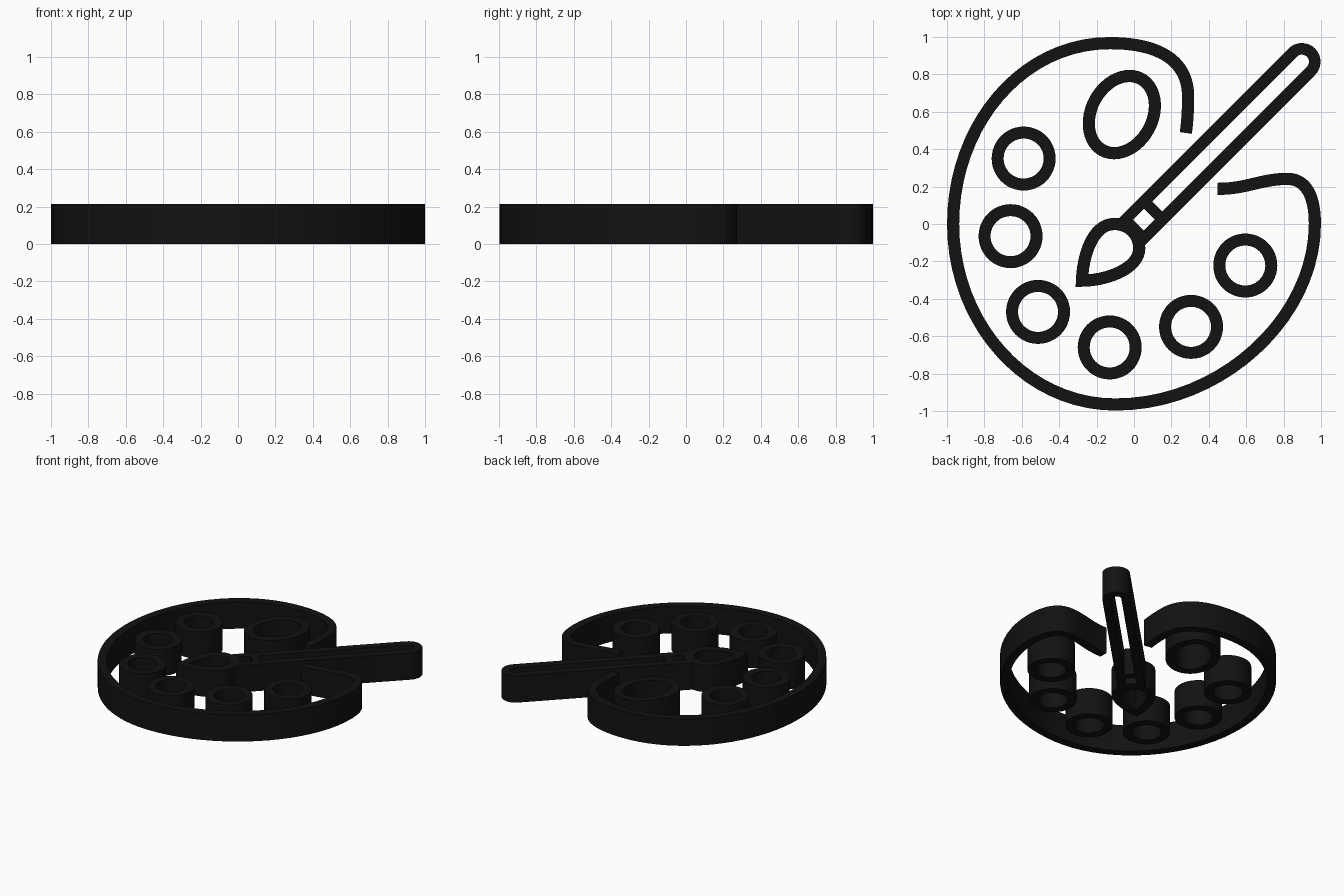
import bpy
from math import sin, cos, pi, radians, sqrt
from mathutils import Vector

if "Cube" in bpy.data.objects:
    bpy.data.objects.remove(bpy.data.objects["Cube"])

HEIGHT = 0.214
HALF = 0.0325          # half of the line width

ink = bpy.data.materials.new("black_ink")
ink.diffuse_color = (0.006, 0.006, 0.006, 1)
ink.use_nodes = True
ink.node_tree.nodes["Principled BSDF"].inputs["Base Color"].default_value = ink.diffuse_color


def path(start, segments, steps=20):
    """Sample a chain of cubic curves: each segment is handle, handle, end."""
    pts = [Vector(start)]
    for a, b, c in segments:
        p, a, b, c = pts[-1].copy(), Vector(a), Vector(b), Vector(c)
        for i in range(1, steps + 1):
            t = i / steps
            u = 1 - t
            pts.append(p * u**3 + a * 3*u*u*t + b * 3*u*t*t + c * t**3)
    return pts


def offset(pts, d, closed=False):
    """Shift a path sideways (positive = left) with mitred corners."""
    out, n = [], len(pts)
    for i, p in enumerate(pts):
        before = pts[i - 1] if closed or i > 0 else None
        after = pts[(i + 1) % n] if closed or i < n - 1 else None
        d1 = (p - before).normalized() if before else (after - p).normalized()
        d2 = (after - p).normalized() if after else d1
        n1, n2 = Vector((-d1.y, d1.x)), Vector((-d2.y, d2.x))
        m = (n1 + n2).normalized()
        out.append(p + m * d / max(m.dot(n1), 0.3))
    return out


def ellipse(cx, cy, a, b, tilt=0, n=48):
    c, s = cos(tilt), sin(tilt)
    return [Vector((cx + a*cos(w)*c - b*sin(w)*s, cy + a*cos(w)*s + b*sin(w)*c))
            for w in (2*pi*i/n for i in range(n))]


def slab(name, *loops):
    """Extrude a filled outline; further loops become holes."""
    cu = bpy.data.curves.new(name, 'CURVE')
    cu.dimensions, cu.fill_mode, cu.extrude = '2D', 'BOTH', HEIGHT / 2
    for loop in loops:
        sp = cu.splines.new('POLY')
        sp.points.add(len(loop) - 1)
        for q, p in zip(sp.points, loop):
            q.co = (p.x, p.y, 0, 1)
        sp.use_cyclic_u = True
    ob = bpy.data.objects.new(name, cu)
    bpy.context.collection.objects.link(ob)
    ob.location.z = HEIGHT / 2
    bpy.ops.object.select_all(action='DESELECT')
    ob.select_set(True)
    bpy.context.view_layer.objects.active = ob
    bpy.ops.object.convert(target='MESH')
    ob = bpy.context.object
    ob.data.materials.clear()
    ob.data.materials.append(ink)
    bpy.ops.object.shade_smooth_by_angle(angle=radians(30))


# Open rim of the palette
rim = path((0.277, 0.487), [
    ((0.285, 0.54), (0.29, 0.62), (0.289, 0.69)),
    ((0.285, 0.87), (0.14, 0.967), (-0.13, 0.967)),
    ((-0.6, 0.967), (-0.967, 0.53), (-0.967, 0)),
    ((-0.967, -0.53), (-0.58, -0.965), (-0.1, -0.965)),
    ((0.47, -0.965), (0.967, -0.5), (0.967, 0)),
    ((0.967, 0.15), (0.92, 0.241), (0.82, 0.241)),
    ((0.68, 0.241), (0.6, 0.187), (0.447, 0.188))])
slab("palette_rim", offset(rim, HALF) + offset(rim, -HALF)[::-1])

# Paint wells
for i, (x, y) in enumerate([(-0.59, 0.35), (-0.66, -0.065), (-0.513, -0.47),
                            (-0.13, -0.66), (0.305, -0.55), (0.595, -0.222)]):
    slab(f"paint_well_{i + 1}", ellipse(x, y, 0.171, 0.171), ellipse(x, y, 0.107, 0.107))

# Thumb hole ring
slab("thumb_hole", ellipse(-0.065, 0.585, 0.25, 0.196, radians(62)),
     ellipse(-0.065, 0.585, 0.184, 0.131, radians(62)))

# Brush: diagonal axis, s runs along it and t across it
AXIS = 0.021
CAP = 1.248


def diag(s, t):
    t += AXIS
    return Vector(((s + t) / sqrt(2), (s - t) / sqrt(2)))


def rounded(start, r):
    """Straight sides from s = start with a round far end."""
    arc = [diag(CAP + r*sin(w), -r*cos(w)) for w in (pi*i/16 for i in range(17))]
    return [diag(start, -r)] + arc + [diag(start, r)]


head = path((-0.278, -0.303), [
    ((-0.275, -0.18), (-0.225, 0.0), (-0.105, 0.0)),
    ((-0.03, 0.0), (0.028, -0.055), (0.028, -0.13)),
    ((0.028, -0.24), (-0.15, -0.303), (-0.278, -0.303))], 16)[:-1]
outer = offset(head, HALF, True)
neck = [i for i, p in enumerate(outer)
        if abs((p.x - p.y) / sqrt(2) - AXIS) < 0.1 and (p.x + p.y) / sqrt(2) > -0.15]
outline = outer[:neck[0]] + rounded(-0.035, 0.1) + outer[neck[-1] + 1:]
ferrule = [diag(s, t) for s, t in
           [(0.012, -0.041), (0.096, -0.041), (0.096, 0.041), (0.012, 0.041)]]
slab("paint_brush", outline, offset(head, -HALF, True), ferrule, rounded(0.155, 0.038))
